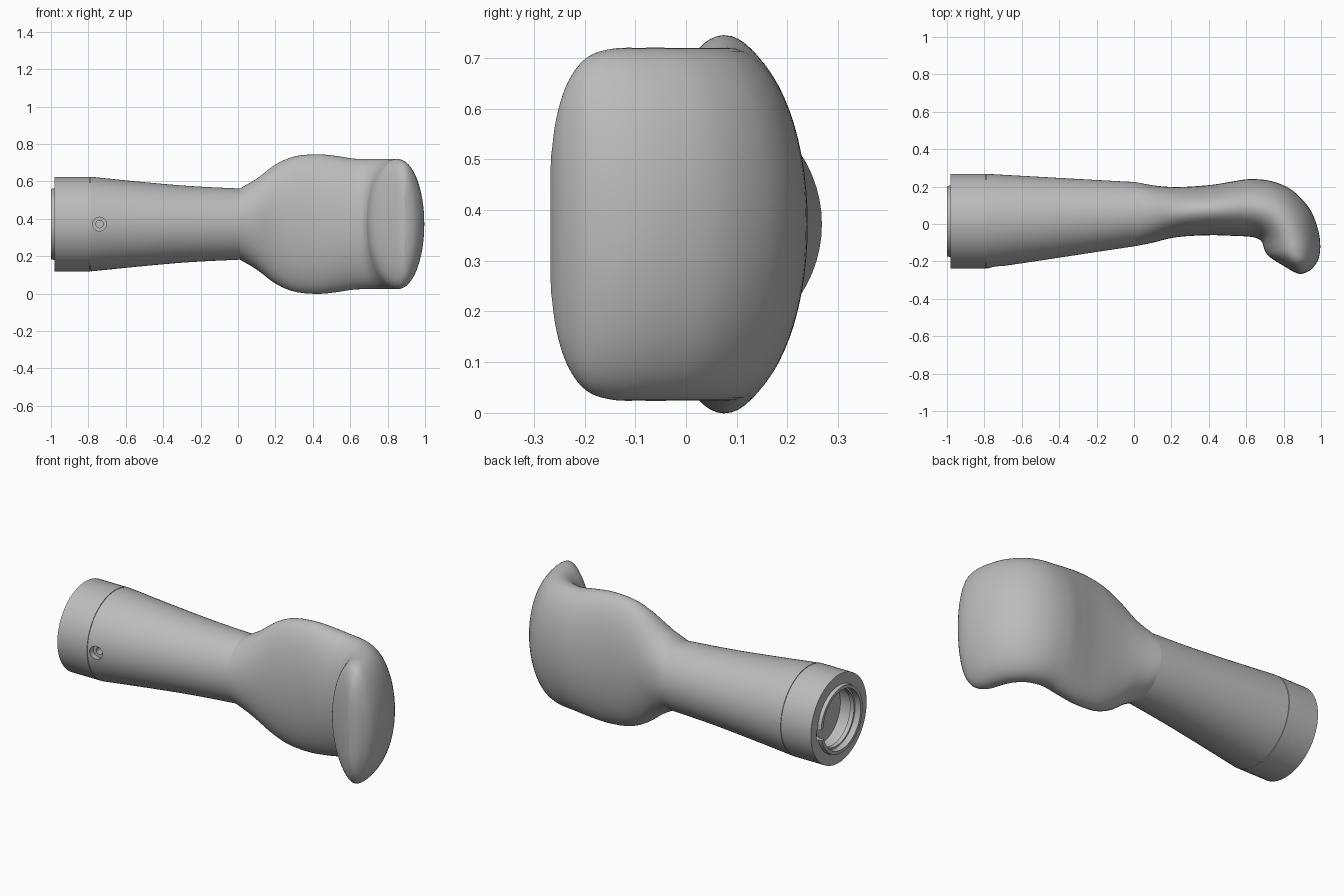
import bpy, bmesh
from math import sin, cos, pi, radians
from mathutils import Vector, Matrix

cube = bpy.data.objects.get("Cube")
if cube:
    bpy.data.objects.remove(cube)

AXIS_Y, AXIS_Z = 0.015, 0.372   # centre line of the cuff
SIDES = 64

grey = bpy.data.materials.new("plain grey")
grey.use_nodes = True
colour = (0.5, 0.5, 0.5, 1)
grey.diffuse_color = colour
grey.node_tree.nodes["Principled BSDF"].inputs["Base Color"].default_value = colour


def add_object(name, bm):
    bmesh.ops.recalc_face_normals(bm, faces=bm.faces)
    mesh = bpy.data.meshes.new(name)
    bm.to_mesh(mesh)
    bm.free()
    mesh.materials.append(grey)
    obj = bpy.data.objects.new(name, mesh)
    bpy.context.collection.objects.link(obj)
    return obj


def bridge(bm, rings):
    """Skin a row of vertex rings and cap both ends."""
    for a, b in zip(rings, rings[1:]):
        for i in range(SIDES):
            j = (i + 1) % SIDES
            bm.faces.new((a[i], a[j], b[j], b[i]))
    bm.faces.new(rings[0])
    bm.faces.new(rings[-1])


def spline(rows, steps):
    """Smooth curve through rows of numbers."""
    rows = [Vector(r) for r in rows]
    out = []
    for i in range(len(rows) - 1):
        b, c = rows[i], rows[i + 1]
        a = rows[i - 1] if i else b * 2 - c
        d = rows[i + 2] if i + 2 < len(rows) else c * 2 - b
        for s in range(steps):
            t = s / steps
            out.append(b + (c - a) * (t / 2)
                       + (a * 2 - b * 5 + c * 4 - d) * (t * t / 2)
                       + (b * 3 - a - c * 3 + d) * (t ** 3 / 2))
    return out + [rows[-1]]


def loft(name, sections, steps):
    """Oval sections: inner x, y, outer x, y, half height."""
    bm = bmesh.new()
    rings = []
    for ix, iy, ox, oy, h in spline(sections, steps):
        mid, half = Vector((ix + ox, iy + oy, 0)) / 2, Vector((ox - ix, oy - iy, 0)) / 2
        mid.z = AXIS_Z
        ring = []
        for k in range(SIDES):
            a = 2 * pi * k / SIDES
            ring.append(bm.verts.new(mid + half * cos(a) + Vector((0, 0, h * sin(a)))))
        rings.append(ring)
    bridge(bm, rings)
    return add_object(name, bm)


def lathe(name, profile):
    bm = bmesh.new()
    rings = []
    for x, r in profile:
        rings.append([bm.verts.new((x, AXIS_Y + r * cos(2 * pi * k / SIDES),
                                    AXIS_Z + r * sin(2 * pi * k / SIDES)))
                      for k in range(SIDES)])
    bridge(bm, rings)
    return add_object(name, bm)


def drill(x, angle, radius, start, end=0.35):
    """Radial cylinder cutter; angle is measured from +y towards +z."""
    bm = bmesh.new()
    bmesh.ops.create_cone(bm, cap_ends=True, segments=24, radius1=radius,
                          radius2=radius, depth=end - start)
    out = Vector((0, cos(angle), sin(angle)))
    turn = out.to_track_quat('Z', 'Y').to_matrix().to_4x4()
    place = Matrix.Translation(Vector((x, AXIS_Y, AXIS_Z)) + out * (start + end) / 2)
    bm.transform(place @ turn)
    return add_object("drill_cutter", bm)


def cut(target, cutter):
    mod = target.modifiers.new("cut", 'BOOLEAN')
    mod.operation, mod.solver, mod.object = 'DIFFERENCE', 'EXACT', cutter
    bpy.context.view_layer.objects.active = target
    bpy.ops.object.modifier_apply(modifier=mod.name)
    bpy.data.objects.remove(cutter)


# Cuff with stepped socket and raised rim
cuff = lathe("cuff", [(-0.792, 0.253), (-0.98, 0.253), (-0.98, 0.192), (-1, 0.188),
                      (-1, 0.17), (-0.965, 0.17), (-0.965, 0.16), (-0.94, 0.16),
                      (-0.94, 0.172), (-0.87, 0.172), (-0.87, 0.02)])
for side in (-1, 1):
    cut(cuff, drill(-0.83, side * radians(41), 0.036, 0.19))

# Key slot in the rim
bm = bmesh.new()
bmesh.ops.create_cube(bm, size=1, matrix=Matrix.Translation((-0.98, AXIS_Y + 0.175, AXIS_Z - 0.02))
                      @ Matrix.Diagonal((0.06, 0.05, 0.06, 1)))
cut(cuff, add_object("slot_cutter", bm))

# Shadow gap between cuff and forearm
lathe("seam", [(-0.793, 0.249), (-0.787, 0.249)])

# Tapered forearm with a stepped screw hole on front and back
forearm = loft("forearm", [(-0.788, -0.238, -0.788, 0.268, 0.253),
                           (-0.5, -0.195, -0.5, 0.252, 0.224),
                           (-0.25, -0.157, -0.25, 0.238, 0.203),
                           (0.01, -0.118, 0.01, 0.224, 0.19)], 6)
for angle in (0, pi):
    cut(forearm, drill(-0.74, angle, 0.037, 0.215))
    cut(forearm, drill(-0.74, angle, 0.02, 0.15))

# Mitten hand: flared palm, then fingers curling to the front
loft("hand", [(0.01, -0.118, 0.01, 0.224, 0.19),
              (0.1, -0.1, 0.1, 0.207, 0.243),
              (0.2, -0.075, 0.2, 0.198, 0.318),
              (0.3, -0.064, 0.3, 0.2, 0.361),
              (0.42, -0.06, 0.42, 0.21, 0.373),
              (0.52, -0.063, 0.52, 0.226, 0.365),
              (0.62, -0.068, 0.62, 0.24, 0.35),
              (0.665, -0.08, 0.74, 0.228, 0.348),
              (0.686, -0.1, 0.85, 0.177, 0.348),
              (0.693, -0.122, 0.94, 0.08, 0.348),
              (0.7, -0.143, 0.984, -0.03, 0.348),
              (0.72, -0.172, 0.996, -0.12, 0.346),
              (0.765, -0.203, 0.985, -0.19, 0.328),
              (0.81, -0.23, 0.955, -0.236, 0.28),
              (0.85, -0.254, 0.925, -0.257, 0.21),
              (0.88, -0.266, 0.895, -0.267, 0.13)], 5)

# Smooth shading with crisp edges
bpy.ops.object.select_all(action='DESELECT')
for obj in bpy.context.scene.objects:
    if obj.type == 'MESH' and grey.name in obj.data.materials:
        obj.select_set(True)
        bpy.context.view_layer.objects.active = obj
bpy.ops.object.shade_smooth_by_angle(angle=radians(30))
